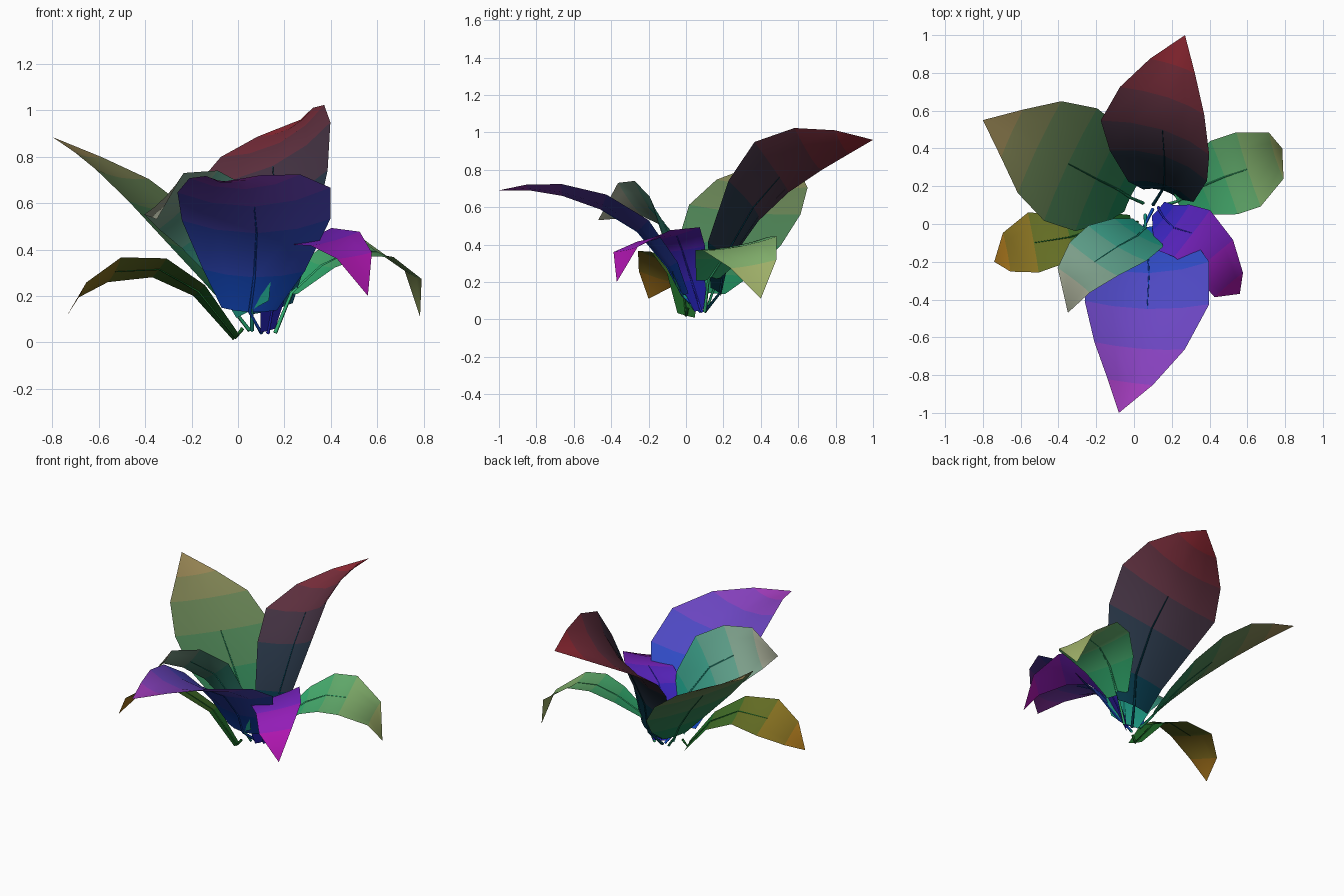
import bpy, bmesh
from mathutils import Vector

COLUMNS = (-1, -0.55, 0, 0.55, 1)


def band_material(name, c0, c1, t):
    mat = bpy.data.materials.new(name)
    mat.diffuse_color = (*Vector(c0).lerp(Vector(c1), t), 1)
    return mat


def leaf(name, rib, widths, side, cup, c0, c1):
    """Curved blade: rows across a midrib, edges cupped upward, tapering to a point."""
    rib = [Vector(p) for p in rib]
    side = Vector(side).normalized()
    bm = bmesh.new()
    rows = []
    for i, (p, w) in enumerate(zip(rib, widths)):
        tangent = (rib[min(i + 1, len(rib) - 1)] - rib[max(i - 1, 0)]).normalized()
        across = (side - tangent * side.dot(tangent) * 0.5).normalized()
        normal = across.cross(tangent).normalized()
        if normal.z < 0:
            normal.negate()
        rows.append([bm.verts.new(p + across * w * k + normal * cup * w * k * k)
                     for k in COLUMNS])
    tip = bm.verts.new(rib[-1])
    last = len(rows) - 1
    for r in range(last):
        for k in range(4):
            f = bm.faces.new((rows[r][k], rows[r][k + 1], rows[r + 1][k + 1], rows[r + 1][k]))
            f.material_index, f.smooth = r, True
    for k in range(4):
        f = bm.faces.new((rows[last][k], rows[last][k + 1], tip))
        f.material_index, f.smooth = last, True
    me = bpy.data.meshes.new(name)
    bm.to_mesh(me)
    bm.free()
    for r in range(len(rows)):
        t = ((r + 0.4) / len(rows)) ** 2
        me.materials.append(band_material(f"{name}_band", c0, c1, t))
    bpy.context.collection.objects.link(bpy.data.objects.new(name, me))


def stem(name, points, radius, color):
    """Thin stalk that fades into the midrib."""
    cu = bpy.data.curves.new(name, 'CURVE')
    cu.dimensions = '3D'
    cu.bevel_depth, cu.bevel_resolution = radius, 0
    sp = cu.splines.new('POLY')
    sp.points.add(len(points) - 1)
    for i, (s, p) in enumerate(zip(sp.points, points)):
        s.co = (*p, 1)
        s.radius = 1 - 0.75 * i / (len(points) - 1)
    cu.materials.append(band_material(name, color, color, 0))
    bpy.context.collection.objects.link(bpy.data.objects.new(name, cu))


def plant_leaf(name, base, rib, widths, side, cup, c0, c1):
    leaf(name + "_leaf", rib, widths, side, cup, c0, c1)
    stem(name + "_stem", [base] + rib[:4], 0.009, c0)


# Tall back leaf
plant_leaf("back", (0.1, 0.1, 0.04),
           [(0.15, 0.18, 0.14), (0.16, 0.21, 0.34), (0.16, 0.36, 0.6), (0.15, 0.5, 0.76),
            (0.18, 0.67, 0.86), (0.22, 0.84, 0.92), (0.27, 1.0, 0.96)],
           (0.1, 0.19, 0.29, 0.33, 0.26, 0.14), (0.56, -0.13, 0.3), 0.24,
           (0.0, 0.035, 0.06), (0.36, 0.02, 0.03))

# Large back left leaf
plant_leaf("back_left", (0.05, 0.11, 0.05),
           [(-0.02, 0.14, 0.14), (-0.08, 0.18, 0.24), (-0.2, 0.24, 0.4), (-0.35, 0.32, 0.57),
            (-0.51, 0.41, 0.71), (-0.65, 0.48, 0.8), (-0.8, 0.55, 0.885)],
           (0.08, 0.19, 0.3, 0.33, 0.27, 0.14), (0.42, 0.88, -0.08), 0.07,
           (0.01, 0.22, 0.09), (0.42, 0.27, 0.1))

# Drooping left leaf
plant_leaf("left", (0.02, 0.01, 0.06),
           [(-0.01, 0.0, 0.02), (-0.17, -0.02, 0.22), (-0.34, -0.07, 0.315),
            (-0.53, -0.1, 0.305), (-0.67, -0.15, 0.22), (-0.74, -0.2, 0.11)],
           (0.05, 0.09, 0.13, 0.17, 0.11), (-0.2, 0.95, -0.33), 0.05,
           (0.01, 0.14, 0.02), (0.52, 0.2, 0.01))

# Upright front left leaf
plant_leaf("front_left", (0.06, 0.05, 0.05),
           [(0.06, -0.02, 0.14), (0.02, -0.06, 0.34), (-0.09, -0.12, 0.52),
            (-0.21, -0.2, 0.6), (-0.31, -0.3, 0.63), (-0.35, -0.47, 0.53)],
           (0.09, 0.17, 0.22, 0.2, 0.14), (0.2, -0.15, 0.21), 0.1,
           (0.01, 0.32, 0.23), (0.42, 0.36, 0.27))

# Drooping right leaf
plant_leaf("right", (0.16, 0.1, 0.04),
           [(0.23, 0.12, 0.21), (0.36, 0.2, 0.33), (0.48, 0.25, 0.39),
            (0.6, 0.29, 0.39), (0.745, 0.36, 0.29), (0.785, 0.4, 0.11)],
           (0.07, 0.16, 0.21, 0.21, 0.13), (-0.3, 0.95, 0.18), 0.08,
           (0.03, 0.42, 0.16), (0.45, 0.45, 0.14))

# Large front leaf
plant_leaf("front", (0.1, 0.08, 0.04),
           [(0.05, -0.02, 0.13), (0.07, -0.1, 0.28), (0.08, -0.26, 0.47), (0.07, -0.45, 0.585),
            (0.03, -0.66, 0.66), (-0.02, -0.84, 0.69), (-0.08, -1.0, 0.69)],
           (0.12, 0.22, 0.32, 0.33, 0.24, 0.12), (1, 0.04, 0.0), 0.24,
           (0.005, 0.07, 0.55), (0.45, 0.04, 0.5))

# Small drooping front right leaf
plant_leaf("front_right", (0.13, 0.09, 0.04),
           [(0.13, 0.08, 0.05), (0.16, 0.03, 0.21), (0.21, -0.02, 0.37), (0.31, -0.05, 0.45),
            (0.42, -0.17, 0.44), (0.5, -0.32, 0.37), (0.56, -0.37, 0.2)],
           (0.05, 0.09, 0.15, 0.16, 0.14, 0.1), (0.6, 0.65, 0.22), 0.05,
           (0.02, 0.02, 0.55), (0.52, 0.005, 0.4))
